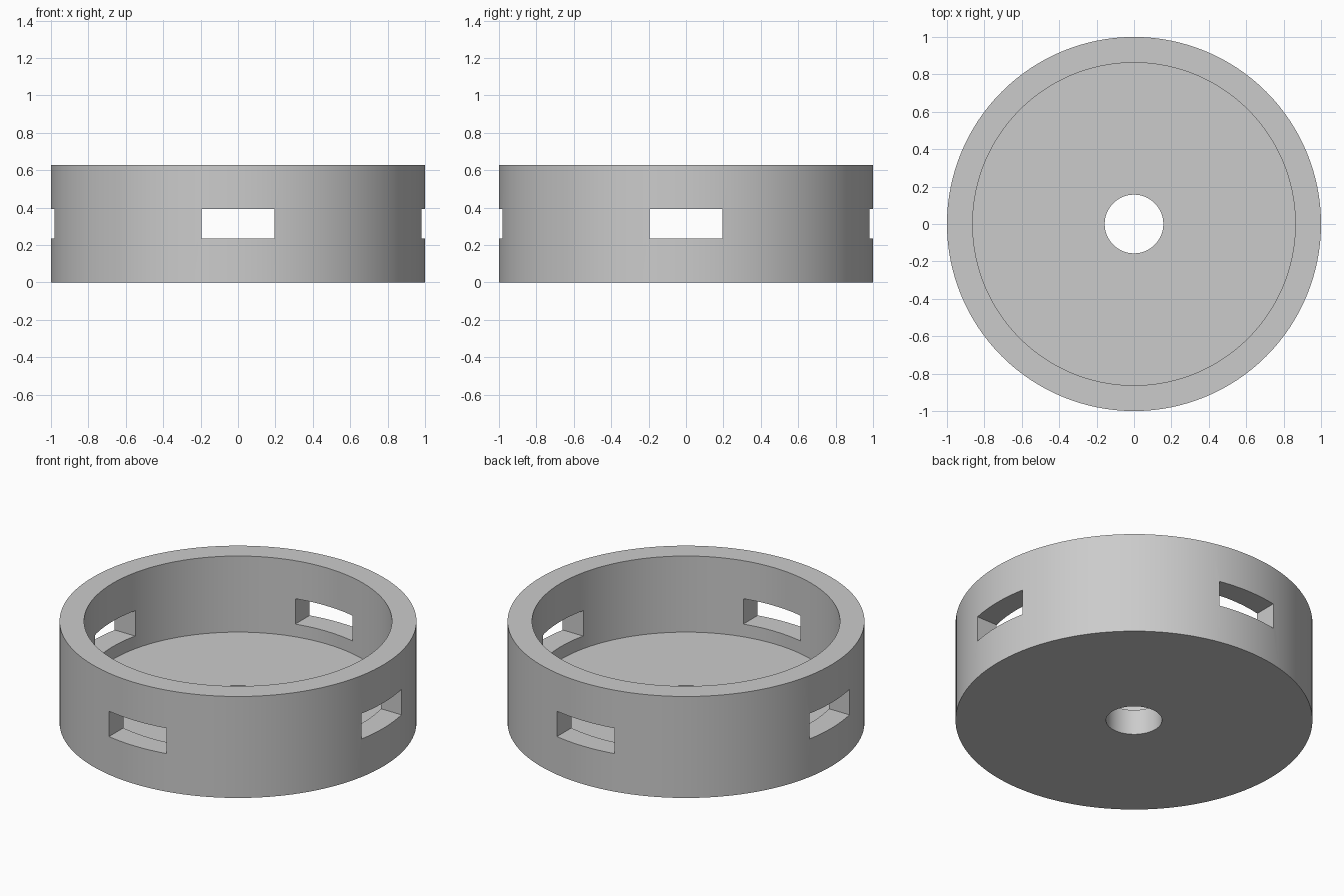
import bpy
import bmesh
import math
from mathutils import Matrix

if "Cube" in bpy.data.objects:
    bpy.data.objects.remove(bpy.data.objects["Cube"], do_unlink=True)

UNIT = 2 / 25.5            # design module
HEIGHT = 8 * UNIT
FLOOR = 2 * UNIT
INNER = 11 * UNIT
HOLE = 2 * UNIT
SEGMENTS = 128

grey = bpy.data.materials.new("light grey")
grey.use_nodes = True
colour = (0.6, 0.6, 0.6, 1)
grey.diffuse_color = colour
grey.node_tree.nodes["Principled BSDF"].inputs["Base Color"].default_value = colour


def make_object(name, bm):
    bmesh.ops.recalc_face_normals(bm, faces=bm.faces)
    mesh = bpy.data.meshes.new(name)
    bm.to_mesh(mesh)
    bm.free()
    mesh.materials.append(grey)
    obj = bpy.data.objects.new(name, mesh)
    bpy.context.collection.objects.link(obj)
    return obj


# Round tray: wall, floor and centre hole from one revolved profile
bm = bmesh.new()
profile = [(HOLE, 0), (1, 0), (1, HEIGHT), (INNER, HEIGHT), (INNER, FLOOR), (HOLE, FLOOR)]
verts = [bm.verts.new((r, 0, z)) for r, z in profile]
edges = [bm.edges.new((v, verts[i - 1])) for i, v in enumerate(verts)]
bmesh.ops.spin(bm, geom=verts + edges, cent=(0, 0, 0), axis=(0, 0, 1),
               angle=math.tau, steps=SEGMENTS, use_merge=True)
bmesh.ops.remove_doubles(bm, verts=bm.verts, dist=1e-5)
tray = make_object("round_tray", bm)

# Four side slots, cut by a box on each axis
bm = bmesh.new()
for i in range(4):
    matrix = (Matrix.Rotation(i * math.pi / 2, 4, "Z")
              @ Matrix.Translation((1, 0, 4 * UNIT))
              @ Matrix.Diagonal((0.6, 5 * UNIT, 2 * UNIT, 1)))
    bmesh.ops.create_cube(bm, size=1, matrix=matrix)
cutter = make_object("slot_cutter", bm)
cutter.hide_render = True

bpy.ops.object.select_all(action="DESELECT")
tray.select_set(True)
bpy.context.view_layer.objects.active = tray
cut = tray.modifiers.new("slots", "BOOLEAN")
cut.operation = "DIFFERENCE"
cut.solver = "EXACT"
cut.object = cutter
bpy.ops.object.modifier_apply(modifier=cut.name)
bpy.data.objects.remove(cutter, do_unlink=True)
bpy.ops.object.shade_smooth_by_angle(angle=math.radians(30))
